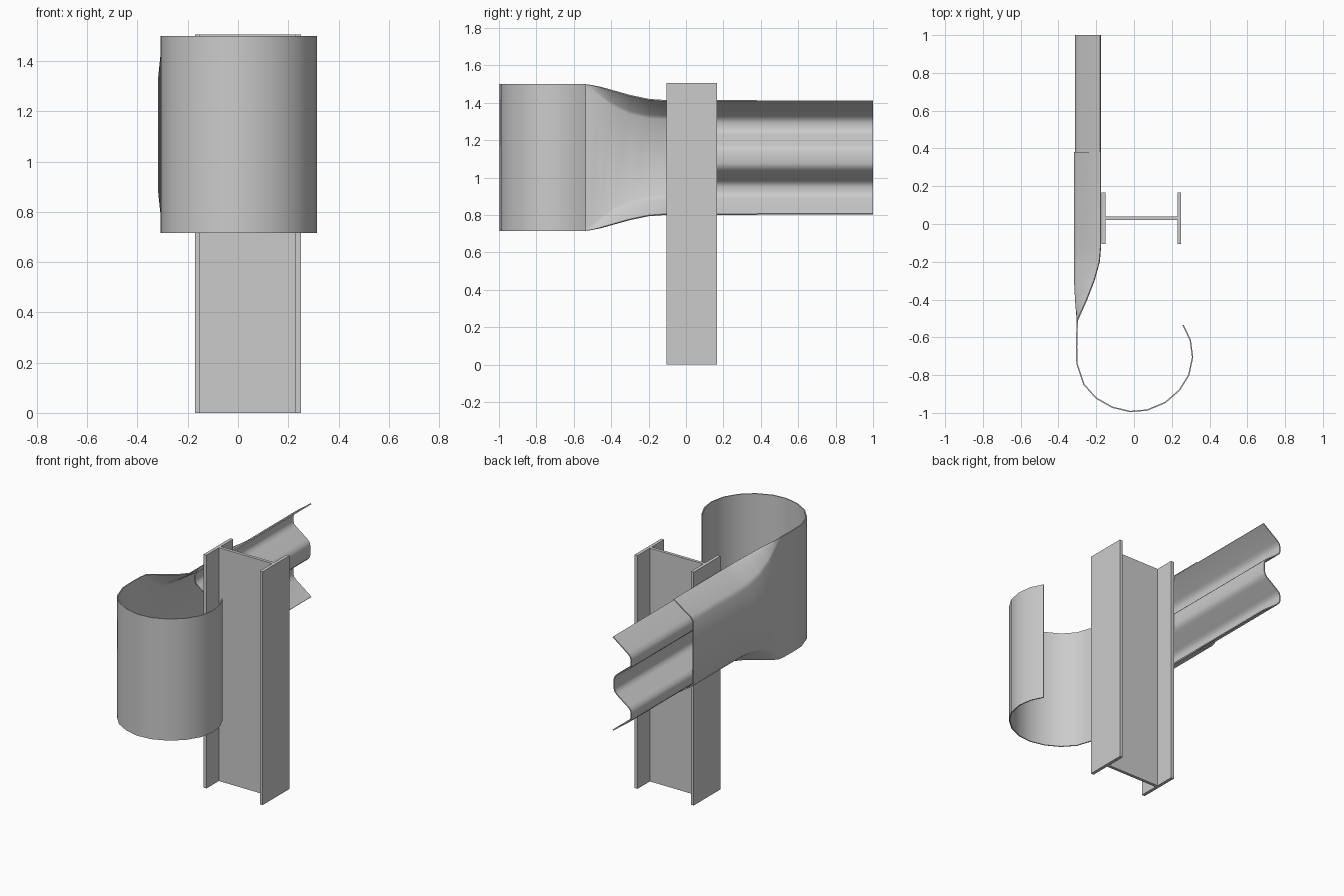
import bpy, bmesh, math

if "Cube" in bpy.data.objects:
    bpy.data.objects.remove(bpy.data.objects["Cube"])

CZ = 1.107       # mid height of the rail
SHEET = 0.007    # sheet metal thickness


def mesh_from_rows(name, rows, angle=40):
    """Skin equal-length rows of points and give the sheet thickness."""
    bm = bmesh.new()
    vrows = [[bm.verts.new(p) for p in row] for row in rows]
    for a, b in zip(vrows, vrows[1:]):
        for i in range(len(a) - 1):
            bm.faces.new((a[i], a[i + 1], b[i + 1], b[i]))
    bmesh.ops.recalc_face_normals(bm, faces=bm.faces)
    me = bpy.data.meshes.new(name)
    bm.to_mesh(me)
    bm.free()
    ob = bpy.data.objects.new(name, me)
    bpy.context.collection.objects.link(ob)
    mod = ob.modifiers.new("thickness", 'SOLIDIFY')
    mod.thickness = SHEET
    mod.offset = 0
    bpy.ops.object.select_all(action='DESELECT')
    bpy.context.view_layer.objects.active = ob
    ob.select_set(True)
    bpy.ops.object.modifier_apply(modifier=mod.name)
    bpy.ops.object.shade_smooth_by_angle(angle=math.radians(angle))
    return ob


def mirrored(half):
    """Upper half profile (x, dz) from the edge inward -> full profile."""
    return half + [(x, -z) for x, z in reversed(half)]


# I-beam post: one extruded outline
x0, x1, y0, y1, wy0, wy1, t = -0.172, 0.25, -0.105, 0.167, 0.021, 0.041, 0.021
outline = [(x0, y0), (x0 + t, y0), (x0 + t, wy0), (x1 - t, wy0), (x1 - t, y0), (x1, y0),
           (x1, y1), (x1 - t, y1), (x1 - t, wy1), (x0 + t, wy1), (x0 + t, y1), (x0, y1)]
bm = bmesh.new()
base = bm.faces.new([bm.verts.new((x, y, 0)) for x, y in outline])
top = bmesh.ops.extrude_face_region(bm, geom=[base])
bmesh.ops.translate(bm, vec=(0, 0, 1.505),
                    verts=[g for g in top['geom'] if isinstance(g, bmesh.types.BMVert)])
bmesh.ops.recalc_face_normals(bm, faces=bm.faces)
me = bpy.data.meshes.new("post")
bm.to_mesh(me)
bm.free()
bpy.context.collection.objects.link(bpy.data.objects.new("post", me))

# Corrugated rail: two crests facing -x, valley against the post
half = [(-0.178, 0.301), (-0.285, 0.222), (-0.302, 0.205), (-0.308, 0.185),
        (-0.308, 0.155), (-0.302, 0.137), (-0.286, 0.122), (-0.208, 0.065),
        (-0.193, 0.05), (-0.187, 0.03)]
prof = mirrored(half)
mesh_from_rows("rail", [[(x, y, CZ + z) for x, z in prof] for y in (0.0, 1.0)])

# End terminal: lipped channel that flattens out, then curls round
# Channel stations: y, face x, fold half height, lip x, lip half height
channel = [(0.38, -0.315, 0.215, -0.176, 0.305), (-0.12, -0.315, 0.215, -0.176, 0.305),
           (-0.20, -0.315, 0.221, -0.183, 0.311), (-0.30, -0.314, 0.242, -0.211, 0.332),
           (-0.40, -0.309, 0.290, -0.250, 0.360), (-0.46, -0.304, 0.338, -0.277, 0.377),
           (-0.51, -0.300, 0.375, -0.299, 0.388)]
curl = [(-0.302, -0.56), (-0.304, -0.65), (-0.302, -0.74), (-0.265, -0.85),
        (-0.2, -0.922), (-0.115, -0.97), (-0.02, -0.993), (0.07, -0.985),
        (0.165, -0.945), (0.24, -0.88), (0.29, -0.80), (0.31, -0.705),
        (0.298, -0.615), (0.26, -0.535)]
rows = []
for y, fx, fh, lx, lh in channel:
    soft = (fx + (lx - fx) * 0.12, fh + (lh - fh) * 0.12)
    rows.append([(x, y, CZ + z) for x, z in
                 mirrored([(lx, lh), soft, (fx, fh - 0.012)])])
for x, y in curl:
    rows.append([(x, y, CZ + z) for _, z in
                 mirrored([(0, 0.392), (0, 0.385), (0, 0.375)])])
mesh_from_rows("end_terminal", rows)
